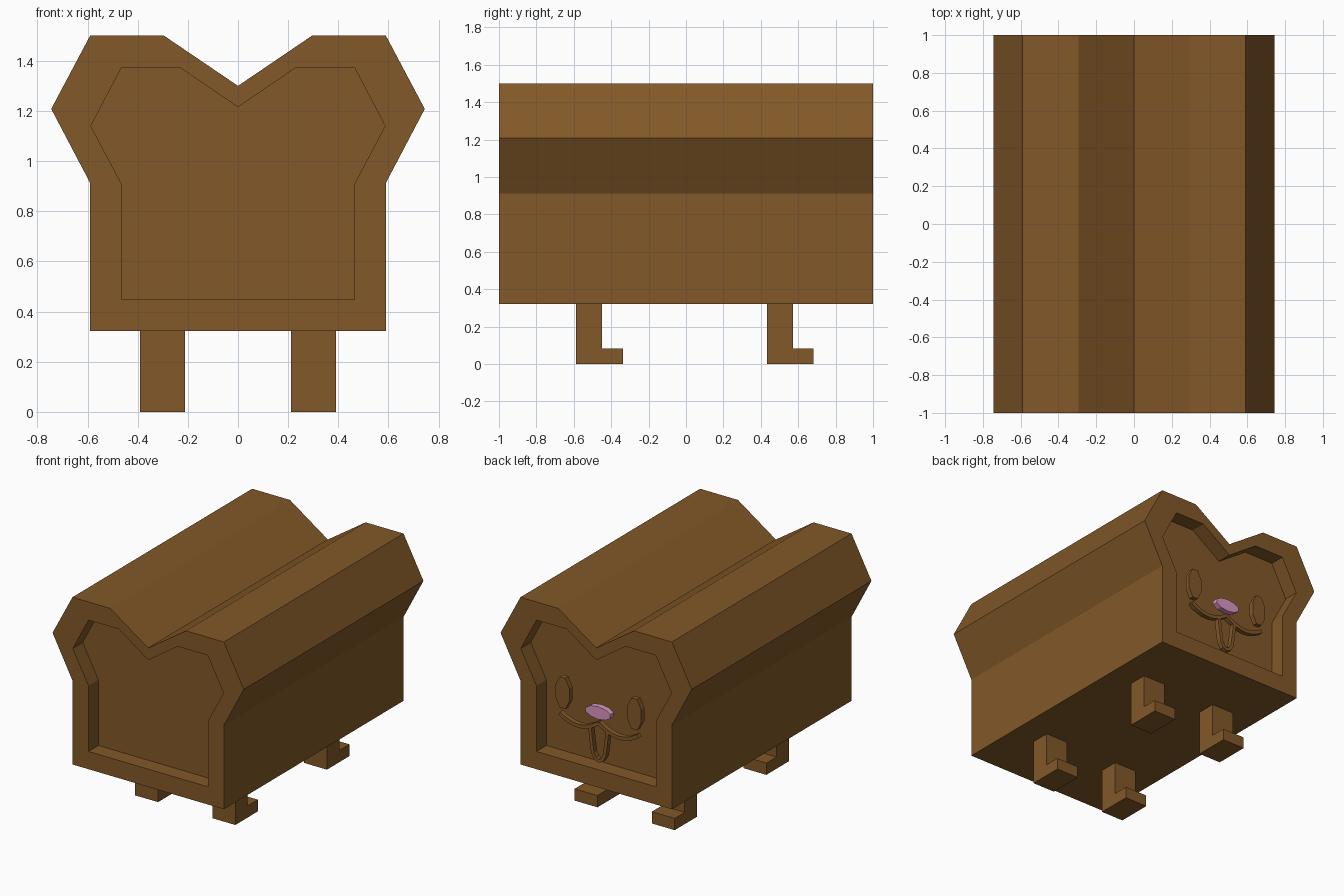
import bpy, bmesh, math
from mathutils import Vector

if "Cube" in bpy.data.objects:
    bpy.data.objects.remove(bpy.data.objects["Cube"])


def material(name, rgb):
    m = bpy.data.materials.new(name)
    m.diffuse_color = (*rgb, 1)
    m.use_nodes = True
    m.node_tree.nodes["Principled BSDF"].inputs["Base Color"].default_value = m.diffuse_color
    return m


crust = material("crust_brown", (0.223, 0.098, 0.021))
pink = material("nose_pink", (0.72, 0.31, 0.54))


def loft(name, rings, mat):
    """Join rings of equal length (lists of xyz) and cap both ends."""
    bm = bmesh.new()
    loops = [[bm.verts.new(p) for p in r] for r in rings]
    n = len(loops[0])
    for a, b in zip(loops, loops[1:]):
        for i in range(n):
            j = (i + 1) % n
            bm.faces.new((a[i], a[j], b[j], b[i]))
    bm.faces.new(loops[0])
    bm.faces.new(loops[-1])
    bmesh.ops.recalc_face_normals(bm, faces=bm.faces)
    me = bpy.data.meshes.new(name)
    bm.to_mesh(me)
    bm.free()
    me.materials.append(mat)
    ob = bpy.data.objects.new(name, me)
    bpy.context.collection.objects.link(ob)
    return ob


def ring(pts, y):
    return [(x, y, z) for x, z in pts]


def prism(name, pts, y0, y1, mat):
    return loft(name, [ring(pts, y0), ring(pts, y1)], mat)


def ribbon(pts, width):
    """Outline of a stroke following a polyline."""
    pts = [Vector(p) for p in pts]
    left, right = [], []
    for i, p in enumerate(pts):
        t = (pts[min(i + 1, len(pts) - 1)] - pts[max(i - 1, 0)]).normalized()
        nrm = Vector((-t.y, t.x)) * width / 2
        left.append(p + nrm)
        right.append(p - nrm)
    return [tuple(p) for p in left + right[::-1]]


def ellipse(cx, cz, a, b, n):
    return [(cx + a * math.cos(2 * math.pi * (i + .5) / n),
             cz + b * math.sin(2 * math.pi * (i + .5) / n)) for i in range(n)]


def symmetric(half):
    """Mirror a half outline whose first point lies on x = 0."""
    return half + [(-x, z) for x, z in half[:0:-1]]


# Loaf body with a recessed panel at both ends
outer = symmetric([(0, 1.30), (.295, 1.50), (.59, 1.50), (.745, 1.208), (.59, .913), (.59, .322)])
inner = symmetric([(0, 1.215), (.23, 1.372), (.465, 1.372), (.587, 1.14), (.465, .91), (.465, .447)])
loft("loaf_body", [ring(inner, -.89), ring(inner, -1), ring(outer, -1),
                   ring(outer, 1), ring(inner, 1), ring(inner, .89)], crust)

# Four L-shaped legs, feet pointing to the face end
for end, y in (("front", -.587), ("back", .433)):
    for side, x in (("left", -.39), ("right", .212)):
        prof = [(0, 0), (.25, 0), (.25, .083), (.138, .083), (.138, .325), (0, .325)]
        loft(f"{end}_{side}_leg",
             [[(xx, y + dy, z) for dy, z in prof] for xx in (x, x + .178)], crust)

# Face on the back end: eyes and smile halves
Y0, Y1 = .94, .975
for side, s in (("left", -1), ("right", 1)):
    prism(f"{side}_eye", ellipse(.28 * s, .90, .058, .118, 8), Y0, Y1, crust)
    arc = [(s * .305 * i / 9, .70 + .06 * ((.305 * i / 9 - .16) / .16) ** 2) for i in range(10)]
    prism(f"{side}_smile", ribbon(arc, .026), Y0, Y1, crust)

# Tongue outline and nose
tongue = [(.068, .72), (.058, .63), (.045, .54), (.025, .505), (0, .495)]
tongue += [(-x, z) for x, z in tongue[-2::-1]]
prism("tongue", ribbon(tongue, .024), Y0, Y1, crust)
prism("nose", ellipse(0, .835, .1, .045, 10), Y0, Y1 + .005, pink)
